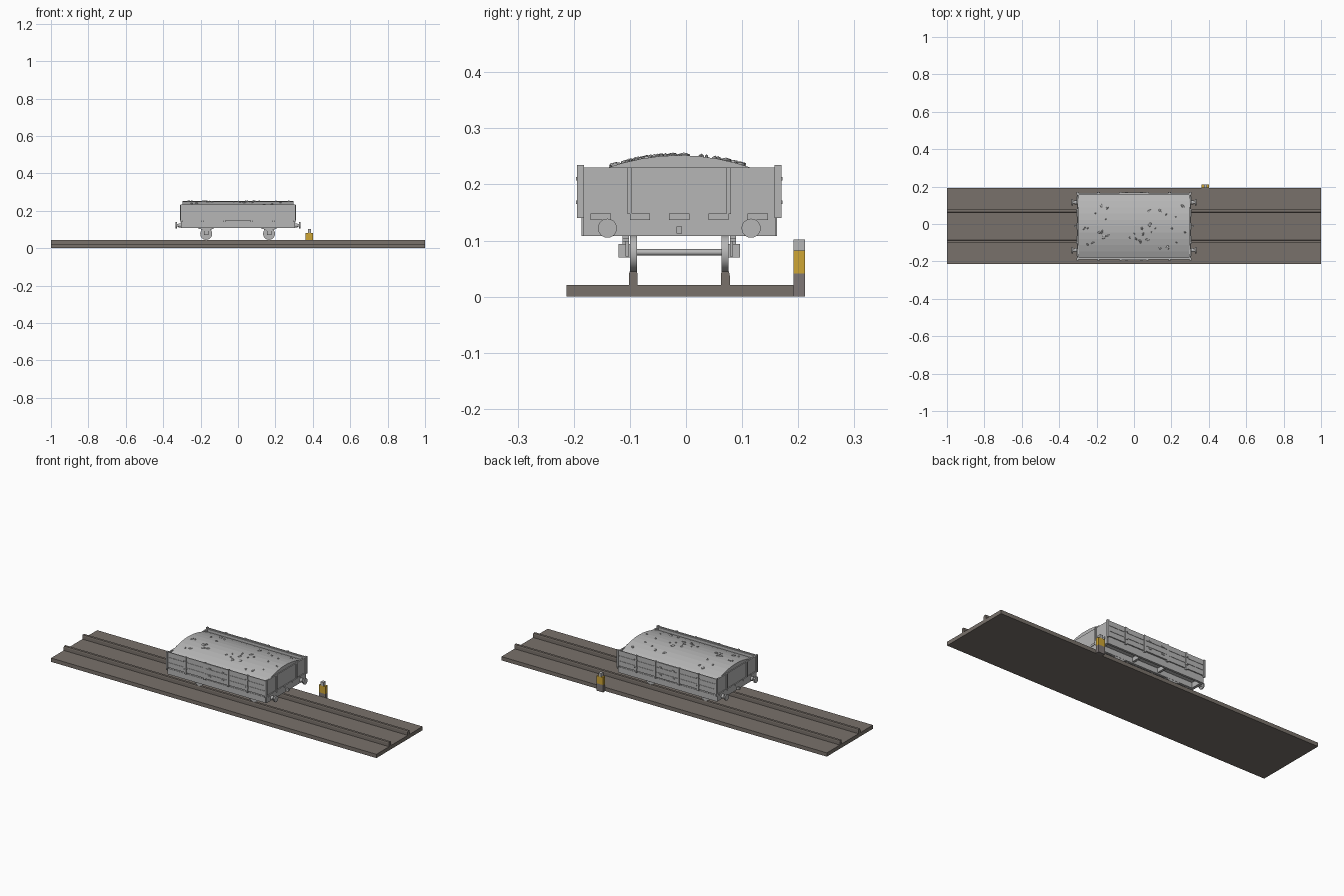
import bpy, bmesh, math, random
from mathutils import Vector, Matrix

if "Cube" in bpy.data.objects:
    bpy.data.objects.remove(bpy.data.objects["Cube"])

random.seed(7)
CY = -0.012          # wagon centre line


def material(name, rgb):
    m = bpy.data.materials.new(name)
    m.diffuse_color = (*rgb, 1)
    m.use_nodes = True
    m.node_tree.nodes["Principled BSDF"].inputs["Base Color"].default_value = m.diffuse_color
    return m


GREY = material("light grey", (0.47, 0.47, 0.47))
BROWN = material("ballast brown", (0.19, 0.165, 0.145))
STONE = material("post grey brown", (0.21, 0.185, 0.18))
YELLOW = material("yellow", (0.62, 0.38, 0.035))


def finish(name, bm, mat, smooth=False):
    bmesh.ops.recalc_face_normals(bm, faces=bm.faces)
    me = bpy.data.meshes.new(name)
    bm.to_mesh(me)
    bm.free()
    me.materials.append(mat)
    ob = bpy.data.objects.new(name, me)
    bpy.context.collection.objects.link(ob)
    if smooth:
        bpy.ops.object.select_all(action='DESELECT')
        ob.select_set(True)
        bpy.context.view_layer.objects.active = ob
        bpy.ops.object.shade_smooth_by_angle(angle=math.radians(35))
    return ob


def add_box(bm, x0, x1, y0, y1, z0, z1):
    c = Vector((x0 + x1, y0 + y1, z0 + z1)) / 2
    m = Matrix.Translation(c) @ Matrix.Diagonal((abs(x1 - x0), abs(y1 - y0), abs(z1 - z0), 1))
    bmesh.ops.create_cube(bm, size=1, matrix=m)


def boxes(name, items, mat=GREY):
    bm = bmesh.new()
    for b in items:
        add_box(bm, *b)
    return finish(name, bm, mat)


def add_cyl(bm, a, b, r, seg=24):
    a, b = Vector(a), Vector(b)
    rot = (b - a).to_track_quat('Z', 'Y').to_matrix().to_4x4()
    bmesh.ops.create_cone(bm, cap_ends=True, segments=seg, radius1=r, radius2=r,
                          depth=(b - a).length, matrix=Matrix.Translation((a + b) / 2) @ rot)


def extrude_x(name, profile, x0, x1, mat):
    bm = bmesh.new()
    f = bm.faces.new([bm.verts.new((x0, y, z)) for y, z in profile])
    r = bmesh.ops.extrude_face_region(bm, geom=[f])
    bmesh.ops.translate(bm, vec=(x1 - x0, 0, 0),
                        verts=[v for v in r["geom"] if isinstance(v, bmesh.types.BMVert)])
    return finish(name, bm, mat)


def span(s, a, b):
    """Offsets from the wagon centre line, mirrored by s."""
    return sorted((CY + s * a, CY + s * b))


SIDES = (-1, 1)

# track bed and rails
boxes("track_bed", [(-1, 1, -0.213, 0.192, 0, 0.021)], BROWN)
half = [(0.008, 0.02), (0.008, 0.038), (0.0065, 0.045)]
for n, s in zip(("front_rail", "back_rail"), SIDES):
    yc = CY + s * 0.082
    extrude_x(n, [(yc + y, z) for y, z in half] + [(yc - y, z) for y, z in reversed(half)],
              -1, 1, BROWN)

# trackside marker post
boxes("marker_base", [(0.362, 0.402, 0.192, 0.212, 0, 0.041)], STONE)
boxes("marker_body", [(0.362, 0.402, 0.192, 0.212, 0.041, 0.082)], YELLOW)
boxes("marker_cap", [(0.374, 0.391, 0.192, 0.212, 0.082, 0.102)], GREY)

# wagon body: floor, side walls and end walls
boxes("floor", [(-0.3, 0.3, CY - 0.172, CY + 0.172, 0.138, 0.149)])
walls, planks, posts, straps = [], [], [], []
for s in SIDES:
    walls.append((-0.305, 0.305, *span(s, 0.167, 0.176), 0.148, 0.23))
    # three planks per bay, with the door bay standing proud
    for x0, x1, out in ((-0.305, -0.072, 0.178), (-0.068, 0.068, 0.181), (0.072, 0.305, 0.178)):
        for i in range(3):
            z = 0.148 + i * 0.029
            planks.append((x0, x1, *span(s, 0.173, out), z, z + 0.0275))
    for x in (-0.303, -0.19, -0.072, 0.072, 0.19, 0.303):
        posts.append((x - 0.005, x + 0.005, *span(s, 0.17, 0.182), 0.14, 0.235))
    for x in (-0.19, -0.04, 0.04, 0.19):
        for z in (0.165, 0.207):
            straps.append((x - 0.008, x + 0.008, *span(s, 0.175, 0.184), z, z + 0.006))
    # end wall, its two posts and the small brackets below
    xs = lambda a, b: sorted((s * a, s * b))
    walls.append((*xs(0.295, 0.303), CY - 0.17, CY + 0.17, 0.148, 0.23))
    for y in (-0.088, 0.088):
        posts.append((*xs(0.3, 0.309), CY + y - 0.004, CY + y + 0.004, 0.147, 0.23))
    for i in range(5):
        y = CY + (i - 2) * 0.07
        straps.append((*xs(0.303, 0.3085), y - 0.018, y + 0.018, 0.137, 0.148))
boxes("wagon_walls", walls)
boxes("side_planks", planks)
boxes("wall_posts", posts)
boxes("door_straps_and_brackets", straps)

# underframe: solebars, inner beams, headstocks and cross members
frame = []
for s in SIDES:
    frame.append((-0.3, 0.3, *span(s, 0.162, 0.174), 0.108, 0.14))
    frame.append((-0.3, 0.3, *span(s, 0.09, 0.102), 0.108, 0.14))
    frame.append((*sorted((s * 0.29, s * 0.305)), CY - 0.172, CY + 0.172, 0.108, 0.148))
for x in (-0.08, 0.08):
    frame.append((x - 0.006, x + 0.006, CY - 0.165, CY + 0.165, 0.115, 0.14))
boxes("underframe", frame)

# wheels, axles and axle boxes
for n, x in (("left", -0.17), ("right", 0.166)):
    bm = bmesh.new()
    for s in SIDES:
        add_cyl(bm, (x, CY + s * 0.075, 0.077), (x, CY + s * 0.088, 0.077), 0.032, 32)
    add_cyl(bm, (x, CY - 0.095, 0.079), (x, CY + 0.095, 0.079), 0.0055, 16)
    finish(n + "_wheelset", bm, GREY, True)
    gear = []
    for s in SIDES:
        gear.append((x - 0.012, x + 0.012, *span(s, 0.088, 0.108), 0.07, 0.094))
        for dx in (-0.019, 0.013):
            gear.append((x + dx, x + dx + 0.006, *span(s, 0.09, 0.096), 0.072, 0.112))
        for i in range(3):
            w = 0.016 + 0.012 * i
            z = 0.093 + 0.005 * i
            gear.append((x - w, x + w, *span(s, 0.09, 0.101), z, z + 0.005))
    boxes(n + "_axle_boxes_and_springs", gear)

# buffers and draw hooks at both ends
bm = bmesh.new()
for e in SIDES:
    for s in SIDES:
        y = CY + s * 0.128
        add_cyl(bm, (e * 0.303, y, 0.122), (e * 0.318, y, 0.122), 0.011)
        add_cyl(bm, (e * 0.316, y, 0.122), (e * 0.328, y, 0.122), 0.007)
        add_cyl(bm, (e * 0.327, y, 0.122), (e * 0.334, y, 0.122), 0.017)
finish("buffers", bm, GREY, True)
boxes("draw_hooks", [(*sorted((e * 0.3, e * 0.322)), CY - 0.005, CY + 0.005, 0.113, 0.125)
                     for e in SIDES])


# arched load
def load_z(d):
    return 0.252 - 0.022 * (d / 0.128) ** 2


arc = [-0.168 + i * 0.336 / 10 for i in range(11)]
extrude_x("load", [(CY + d, load_z(d)) for d in arc] + [(CY + 0.168, 0.149), (CY - 0.168, 0.149)],
          -0.298, 0.298, GREY)

# loose lumps scattered on the load
bm = bmesh.new()
for i in range(36):
    x = random.uniform(-0.27, -0.12) if i < 14 else random.uniform(-0.03, 0.28)
    d = random.uniform(-0.125, 0.11)
    r = random.uniform(0.004, 0.011)
    m = (Matrix.Translation((x, CY + d, load_z(d) - 0.001))
         @ Matrix.Rotation(random.uniform(0, 6.28), 4, 'Z')
         @ Matrix.Rotation(random.uniform(-0.4, 0.4), 4, 'X')
         @ Matrix.Diagonal((r * 1.3, r * random.uniform(0.6, 1), 0.006, 1)))
    bmesh.ops.create_icosphere(bm, subdivisions=1, radius=1, matrix=m)
finish("load_lumps", bm, GREY)
